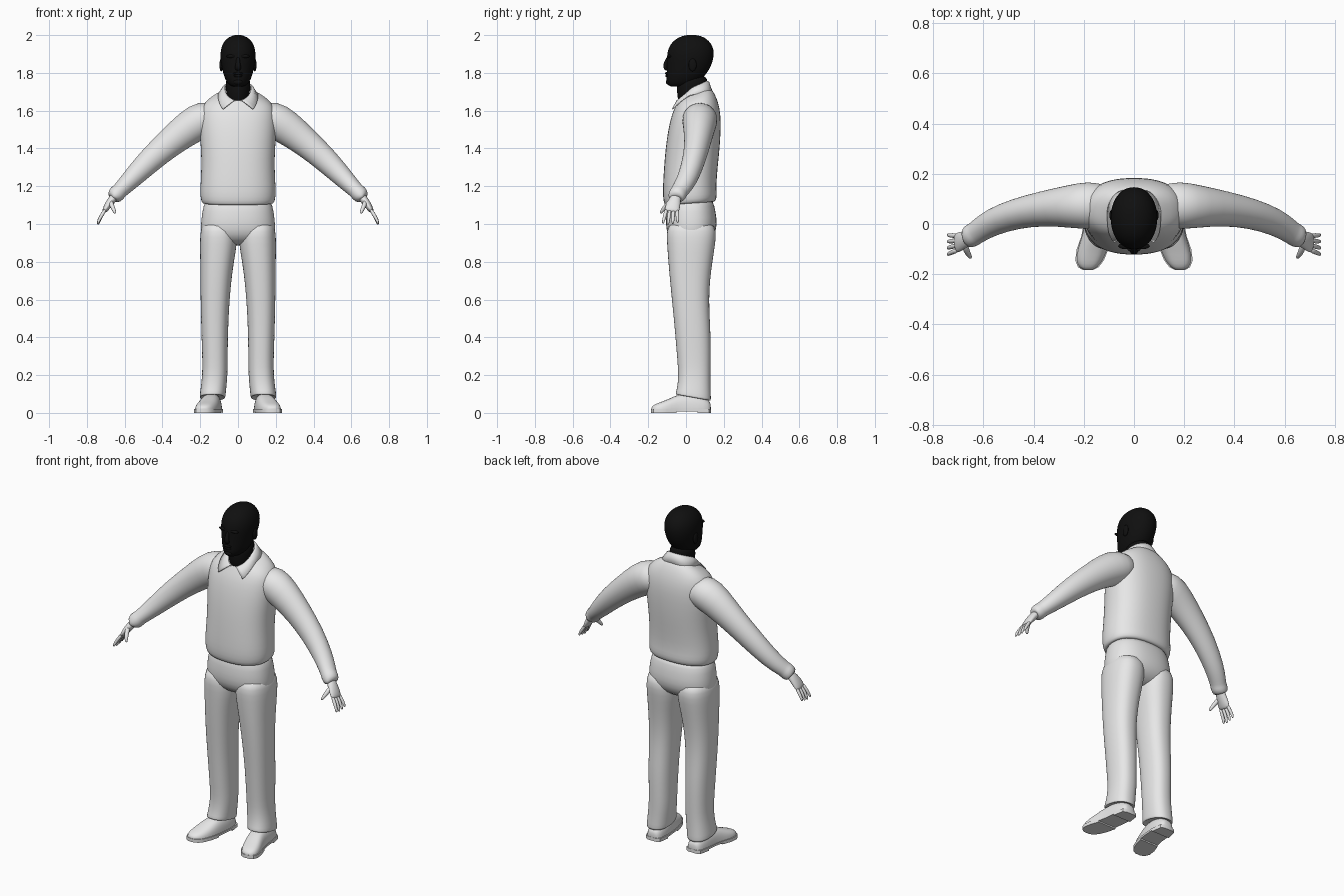
import bpy, bmesh, math
from mathutils import Vector


def material(name, value):
    m = bpy.data.materials.new(name)
    m.diffuse_color = (value, value, value, 1)
    return m


GREY = material("light grey", 0.8)
BLACK = material("near black", 0.005)


def finish(name, bm, mat, mirror=False, subdiv=1, sharp=None):
    bmesh.ops.recalc_face_normals(bm, faces=bm.faces)
    me = bpy.data.meshes.new(name)
    bm.to_mesh(me)
    bm.free()
    me.materials.append(mat)
    me.shade_smooth()
    if sharp:
        me.set_sharp_from_angle(angle=math.radians(sharp))
    ob = bpy.data.objects.new(name, me)
    bpy.context.collection.objects.link(ob)
    if mirror:
        ob.modifiers.new("Mirror", 'MIRROR').use_mirror_merge = False
    if subdiv:
        s = ob.modifiers.new("Smooth", 'SUBSURF')
        s.levels = s.render_levels = subdiv
    return ob


def skin(rings, closed=True):
    """Bridge equal rings of points into a bmesh, with end caps if closed."""
    bm = bmesh.new()
    vs = [[bm.verts.new(p) for p in r] for r in rings]
    n = len(rings[0])
    for a, b in zip(vs, vs[1:]):
        for i in range(n if closed else n - 1):
            j = (i + 1) % n
            bm.faces.new((a[i], a[j], b[j], b[i]))
    if closed:
        bm.faces.new(vs[0])
        bm.faces.new(vs[-1])
    return bm


def power(v, e):
    return math.copysign(abs(v) ** e, v)


def stack(name, rows, mat, mirror=False, e=0.85, n=28):
    """Horizontal rings: z, centre x, half width, front y, back y, tilt."""
    rings = []
    for z, cx, hw, yf, yb, tilt in rows:
        ring = []
        for i in range(n):
            t = 2 * math.pi * i / n
            dy = (yb - yf) / 2 * power(math.sin(t), e)
            ring.append((cx + hw * power(math.cos(t), e), (yf + yb) / 2 + dy, z + tilt * dy))
        rings.append(ring)
    return finish(name, skin(rings), mat, mirror)


def tube(name, rows, mat, mirror=True, n=20):
    """Elliptical limb along a path: x, y, z, thickness, width along y."""
    pts = [Vector(r[:3]) for r in rows]
    rings = []
    for i, r in enumerate(rows):
        t = (pts[min(i + 1, len(pts) - 1)] - pts[max(i - 1, 0)]).normalized()
        v = Vector((0, 1, 0))
        v = (v - t * v.dot(t)).normalized()
        u = t.cross(v)
        rings.append([pts[i] + u * r[3] * math.cos(2 * math.pi * k / n)
                      + v * r[4] * math.sin(2 * math.pi * k / n) for k in range(n)])
    return finish(name, skin(rings), mat, mirror)


def ball(name, loc, size, mat, mirror=False):
    bm = bmesh.new()
    bmesh.ops.create_uvsphere(bm, u_segments=20, v_segments=12, radius=1)
    for v in bm.verts:
        v.co = Vector((v.co.x * size[0], v.co.y * size[1], v.co.z * size[2])) + Vector(loc)
    return finish(name, bm, mat, mirror, 0)


# Sweater body with rounded hem and sloping shoulders
stack("sweater_body", [
    (1.12, 0, .165, -.085, .135, 0), (1.105, 0, .180, -.103, .147, .08),
    (1.115, 0, .195, -.116, .160, .08), (1.15, 0, .201, -.123, .165, .05),
    (1.20, 0, .200, -.123, .160, 0), (1.30, 0, .194, -.117, .168, 0),
    (1.40, 0, .197, -.109, .179, 0), (1.50, 0, .205, -.095, .185, 0),
    (1.58, 0, .203, -.076, .184, 0), (1.63, 0, .190, -.058, .172, .1),
    (1.667, 0, .150, -.047, .152, .25), (1.692, 0, .095, -.037, .128, .4),
    (1.695, 0, .060, -.025, .105, .4)], GREY)

# Sleeves
tube("sleeves", [
    (.09, .078, 1.57, .065, .08), (.18, .074, 1.558, .102, .098),
    (.255, .070, 1.515, .094, .086), (.36, .062, 1.432, .077, .070),
    (.47, .042, 1.335, .067, .061), (.565, .008, 1.237, .053, .055),
    (.615, -.025, 1.187, .044, .049), (.630, -.036, 1.172, .042, .046),
    (.640, -.042, 1.162, .046, .048), (.664, -.056, 1.137, .040, .044),
    (.664, -.056, 1.137, .026, .030)], GREY)

# Hands: palm, four fingers and a thumb
tube("palms", [
    (.645, -.047, 1.155, .022, .026), (.665, -.057, 1.132, .022, .030),
    (.686, -.067, 1.103, .020, .038), (.704, -.075, 1.074, .015, .040),
    (.710, -.077, 1.063, .009, .034)], GREY)
for k, nm in zip((-1.5, -.5, .5, 1.5), ("index", "middle", "ring", "little")):
    drop = .006 * abs(k + .3)
    tube(nm + "_fingers", [
        (.700, -.075 + .019 * k, 1.08, .010, .010),
        (.724, -.079 + .022 * k, 1.043, .010, .010),
        (.738, -.082 + .025 * k, 1.010 + drop, .008, .008),
        (.742, -.083 + .026 * k, .994 + drop, .005, .005)], GREY, n=10)
tube("thumbs", [
    (.676, -.075, 1.125, .014, .014), (.667, -.107, 1.095, .013, .013),
    (.655, -.127, 1.070, .010, .010), (.649, -.135, 1.055, .006, .006)], GREY, n=10)

# Trousers: hips and two legs
stack("trouser_hips", [
    (1.14, 0, .165, -.085, .138, 0), (1.10, 0, .184, -.100, .150, 0),
    (1.03, 0, .195, -.108, .164, 0), (.97, 0, .199, -.106, .163, 0),
    (.92, 0, .188, -.086, .138, 0), (.885, 0, .11, -.03, .08, 0)], GREY)
stack("trouser_legs", [
    (1.02, .105, .080, -.085, .140, 0), (.96, .103, .096, -.104, .162, 0),
    (.90, .103, .0995, -.101, .156, 0), (.80, .111, .089, -.094, .140, 0),
    (.70, .117, .082, -.085, .127, 0), (.60, .121, .077, -.075, .122, 0),
    (.50, .123, .073, -.065, .126, 0), (.40, .123, .070, -.056, .131, 0),
    (.28, .122, .067, -.046, .131, 0), (.20, .122, .067, -.040, .130, 0),
    (.13, .130, .068, -.046, .130, -.05), (.085, .135, .069, -.056, .133, -.18),
    (.078, .135, .066, -.053, .130, -.18), (.09, .135, .05, -.04, .115, -.18)],
    GREY, mirror=True)

# Shoes: y, centre x, half width, height
SHOE = [(.132, .135, .024, .045), (.122, .135, .044, .07), (.06, .137, .055, .10),
        (0, .142, .055, .105), (-.05, .150, .057, .095), (-.10, .165, .060, .070),
        (-.145, .177, .054, .054), (-.172, .182, .038, .042), (-.184, .183, .016, .028)]
rings = []
for y, cx, hw, h in SHOE:
    ring = []
    for i in range(20):
        t = 2 * math.pi * i / 20
        ring.append((cx + hw * power(math.cos(t), .7), y,
                     .012 + (h - .012) * max(0, math.sin(t)) ** .8))
    rings.append(ring)
finish("shoes", skin(rings), GREY, True)


# Soles follow the shoe outline, with a separate raised heel block
def sole(name, rows, z0, z1):
    side = [(cx + hw + .003, y) for y, cx, hw, h in rows]
    side += [(cx - hw - .003, y) for y, cx, hw, h in reversed(rows)]
    finish(name, skin([[(x, y, z) for x, y in side] for z in (z0, z1)]), GREY, True, 0, 35)


sole("sole_plates", SHOE, .008, .020)
sole("heel_blocks", SHOE[:3], 0, .010)
sole("front_treads", SHOE[4:], 0, .010)

# Shirt collar: folded band, open at the front with two points
top, fold, low = [], [], []
N = 36
for i in range(N + 1):
    def around(gap):
        g = math.radians(gap)
        p = g + (2 * math.pi - 2 * g) * i / N
        return math.sin(p), math.cos(p)
    s, c = around(10)
    zt = 1.725 - (.07 if c > 0 else .033) * c
    top.append((.070 * s, .033 - .078 * c, zt))
    s, c = around(16)
    fold.append((.082 * s, .035 - .088 * c, 1.722 - (.07 if c > 0 else .03) * c))
    s, c = around(41)
    low.append((.107 * power(s, .7), .035 - (.133 if c > 0 else .105) * power(c, .7),
                1.688 - (.104 if c > 0 else .015) * c))
collar = finish("shirt_collar", skin([top, fold, low], closed=False), GREY, subdiv=0, sharp=50)
collar.modifiers.new("Thickness", 'SOLIDIFY').thickness = .006

# Neck and head
stack("neck", [
    (1.63, 0, .055, -.030, .085, .3), (1.68, 0, .062, -.044, .103, .3),
    (1.73, 0, .064, -.050, .112, .2), (1.79, 0, .065, -.045, .115, 0)], BLACK, e=1)
stack("head", [
    (1.727, 0, .022, -.085, -.040, 0), (1.733, 0, .042, -.098, .010, -.1),
    (1.752, 0, .061, -.104, .060, -.1), (1.785, 0, .076, -.103, .102, 0),
    (1.83, 0, .086, -.102, .132, 0), (1.88, 0, .094, -.102, .147, 0),
    (1.92, 0, .093, -.098, .149, 0), (1.955, 0, .082, -.081, .135, 0),
    (1.982, 0, .060, -.052, .108, 0), (1.996, 0, .034, -.018, .078, 0),
    (2.001, 0, .012, .010, .050, 0)], BLACK, e=.95)

# Face details
tube("nose", [
    (0, -.090, 1.885, .010, .010), (0, -.101, 1.862, .010, .012),
    (0, -.110, 1.838, .016, .014), (0, -.108, 1.822, .018, .011),
    (0, -.098, 1.815, .012, .007)], BLACK, mirror=False, n=12)
ball("brows", (.035, -.088, 1.888), (.028, .012, .009), BLACK, True)
ball("upper_lip", (0, -.101, 1.797), (.026, .011, .007), BLACK)
ball("lower_lip", (0, -.100, 1.784), (.023, .010, .007), BLACK)
ball("chin", (0, -.090, 1.752), (.026, .017, .016), BLACK)
ball("ears", (.089, .035, 1.842), (.009, .021, .034), BLACK, True)
